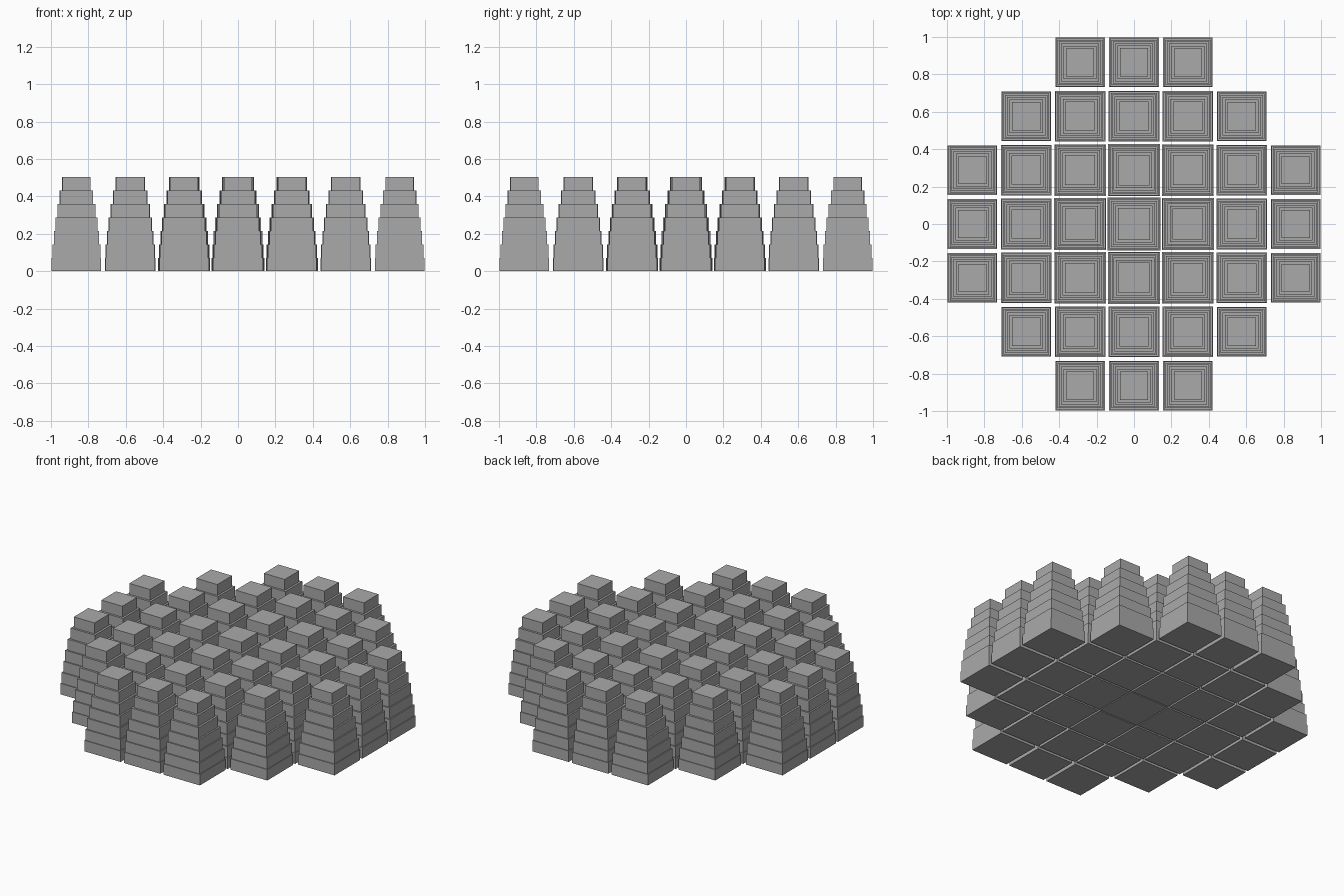
import bpy, bmesh, math
from mathutils import Matrix

if "Cube" in bpy.data.objects:
    bpy.data.objects.remove(bpy.data.objects["Cube"])

# One grey for everything
grey = bpy.data.materials.new("mid grey")
grey.diffuse_color = (0.4, 0.4, 0.4, 1)
grey.use_nodes = True
grey.node_tree.nodes["Principled BSDF"].inputs["Base Color"].default_value = grey.diffuse_color

PITCH = 0.288
LAYER = 0.0718
# Box width of each layer on the central tower, bottom to top
WIDTHS = [0.284, 0.275, 0.260, 0.244, 0.223, 0.197, 0.170]


def stepped_tower(name, i, j):
    """Stack of shrinking boxes; outer towers are slightly slimmer."""
    slim = 0.0062 * math.hypot(i, j)
    bm = bmesh.new()
    for k, w in enumerate(WIDTHS):
        w -= slim
        place = Matrix.Translation((i * PITCH, j * PITCH, (k + 0.5) * LAYER))
        bmesh.ops.create_cube(bm, size=1, matrix=place @ Matrix.Diagonal((w, w, LAYER, 1)))
    mesh = bpy.data.meshes.new(name)
    bm.to_mesh(mesh)
    bm.free()
    mesh.materials.append(grey)
    bpy.context.collection.objects.link(bpy.data.objects.new(name, mesh))


# Round cluster of towers on a square grid
for i in range(-3, 4):
    for j in range(-3, 4):
        if i * i + j * j <= 10:
            stepped_tower(f"stepped_tower_{i + 3}_{j + 3}", i, j)
